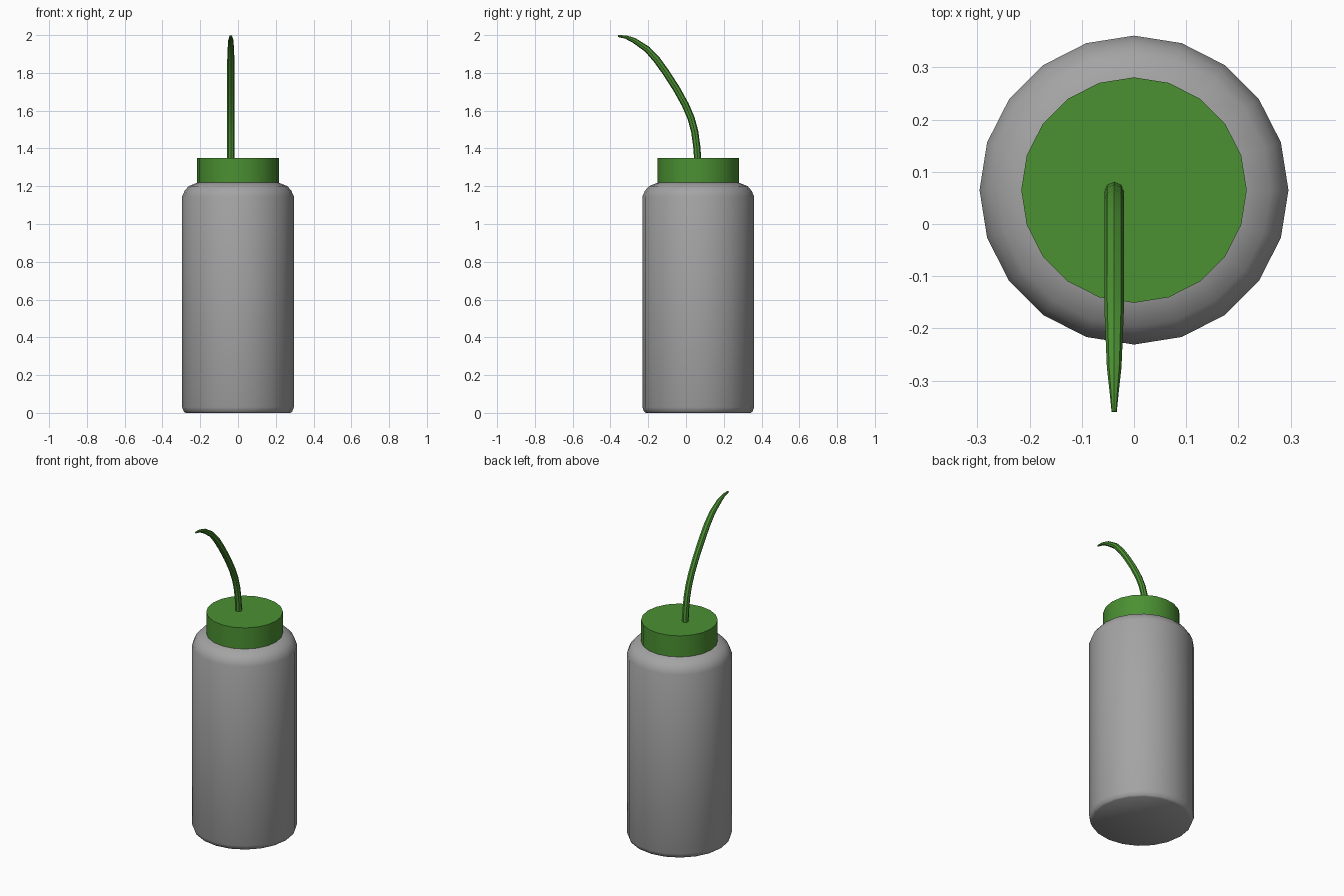
import bpy, bmesh, math
from mathutils import Vector

if "Cube" in bpy.data.objects:
    bpy.data.objects.remove(bpy.data.objects["Cube"])

SIDES = 20
CY = 0.065  # bottle axis sits slightly behind the origin


def material(name, rgb):
    m = bpy.data.materials.new(name)
    m.diffuse_color = (*rgb, 1)
    m.use_nodes = True
    m.node_tree.nodes["Principled BSDF"].inputs["Base Color"].default_value = m.diffuse_color
    return m


def loft(name, rings, mat):
    """Skin a list of vertex rings, closing both ends."""
    bm = bmesh.new()
    loops = [[bm.verts.new(p) for p in ring] for ring in rings]
    for a, b in zip(loops, loops[1:]):
        n = len(a)
        for i in range(n):
            bm.faces.new((a[i], a[(i + 1) % n], b[(i + 1) % n], b[i]))
    bm.faces.new(loops[0])
    bm.faces.new(loops[-1])
    bmesh.ops.recalc_face_normals(bm, faces=bm.faces)
    me = bpy.data.meshes.new(name)
    bm.to_mesh(me)
    bm.free()
    me.materials.append(mat)
    ob = bpy.data.objects.new(name, me)
    bpy.context.collection.objects.link(ob)
    bpy.ops.object.select_all(action='DESELECT')
    ob.select_set(True)
    bpy.context.view_layer.objects.active = ob
    bpy.ops.object.shade_smooth_by_angle(angle=math.radians(40))
    return ob


def lathe(name, profile, mat):
    """Turn a radius/height profile around the bottle axis."""
    angles = [2 * math.pi * i / SIDES for i in range(SIDES)]
    rings = [[(r * math.cos(t), CY + r * math.sin(t), z) for t in angles]
             for r, z in profile]
    return loft(name, rings, mat)


grey = material("bottle grey", (0.37, 0.37, 0.37))
green = material("lid green", (0.07, 0.28, 0.032))

# Bottle body with small base bevel and rounded shoulder
lathe("bottle_body", [(0.278, 0), (0.287, 0.007), (0.296, 0.03), (0.296, 1.145),
                      (0.283, 1.175), (0.262, 1.2), (0.208, 1.222)], grey)

# Screw lid
lathe("lid", [(0.216, 1.218), (0.216, 1.35)], green)

# Bent straw: y, z, radius along the path
path = [(0.062, 1.34, 0.019), (0.057, 1.41, 0.019), (0.046, 1.49, 0.019),
        (0.027, 1.56, 0.019), (-0.003, 1.63, 0.019), (-0.05, 1.715, 0.019),
        (-0.108, 1.805, 0.019), (-0.155, 1.87, 0.019), (-0.205, 1.925, 0.017),
        (-0.275, 1.972, 0.014), (-0.32, 1.99, 0.009), (-0.36, 1.995, 0.005)]
pts = [Vector((-0.038, y, z)) for y, z, r in path]
rings = []
for i, p in enumerate(pts):
    d = (pts[min(i + 1, len(pts) - 1)] - pts[max(i - 1, 0)]).normalized()
    if i == 0:
        d = Vector((0, 0, 1))
    side = Vector((1, 0, 0))
    up = d.cross(side)
    r = path[i][2]
    rings.append([p + r * (math.cos(t) * side + math.sin(t) * up)
                  for t in (2 * math.pi * k / 8 for k in range(8))])
loft("straw", rings, green)
